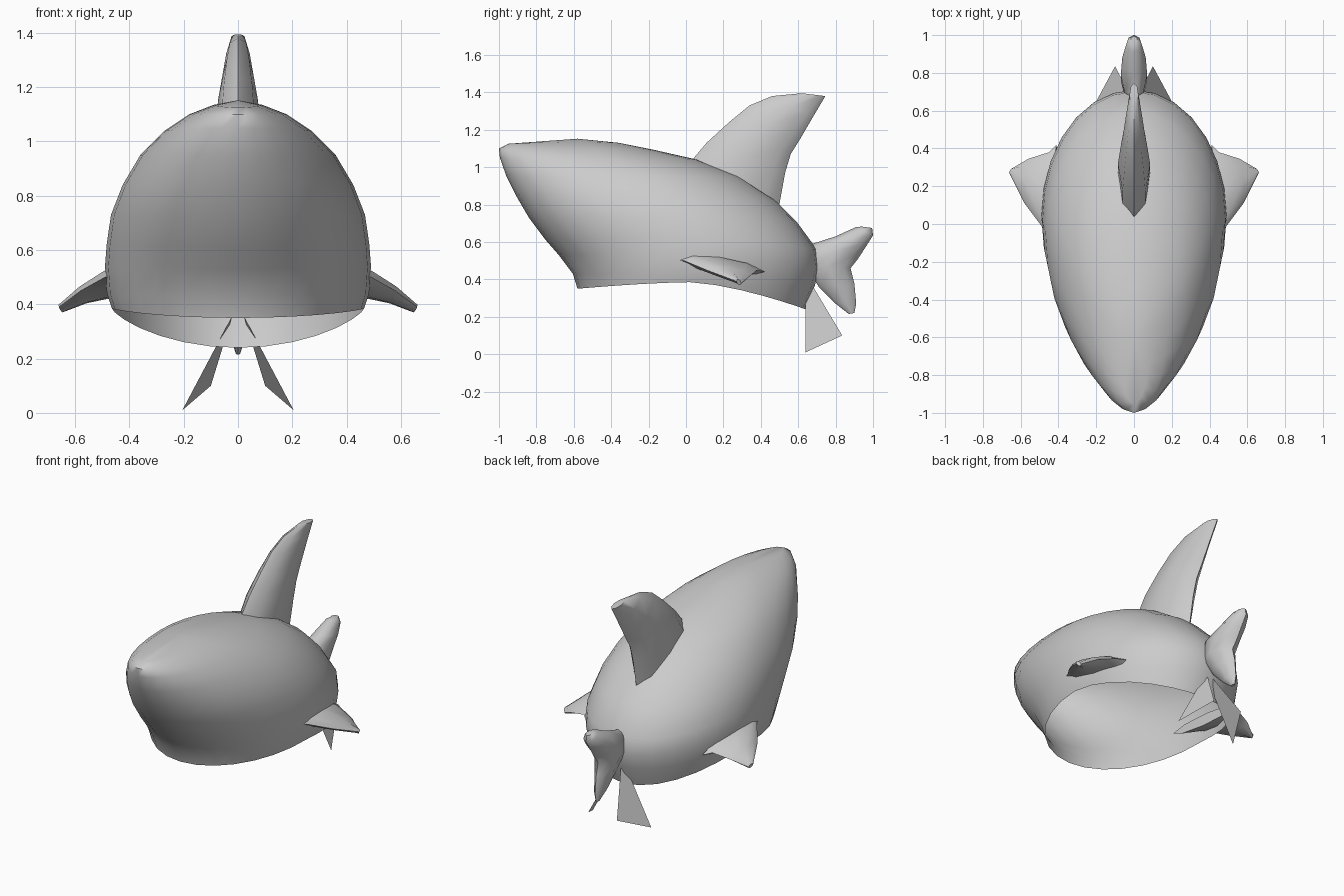
import bpy, bmesh, math
from mathutils import Vector

if "Cube" in bpy.data.objects:
    bpy.data.objects.remove(bpy.data.objects["Cube"], do_unlink=True)

grey = bpy.data.materials.new("plain grey")
grey.use_nodes = True
COLOUR = (0.6, 0.6, 0.6, 1)
grey.diffuse_color = COLOUR
grey.node_tree.nodes["Principled BSDF"].inputs["Base Color"].default_value = COLOUR


def finish(bm, name, mirror=False, angle=50, outward=True):
    if outward:
        bmesh.ops.recalc_face_normals(bm, faces=bm.faces[:])
    mesh = bpy.data.meshes.new(name)
    bm.to_mesh(mesh)
    bm.free()
    mesh.materials.append(grey)
    obj = bpy.data.objects.new(name, mesh)
    bpy.context.collection.objects.link(obj)
    if mirror:
        obj.modifiers.new("Mirror", "MIRROR")
    bpy.ops.object.select_all(action="DESELECT")
    obj.select_set(True)
    bpy.context.view_layer.objects.active = obj
    bpy.ops.object.shade_smooth_by_angle(angle=math.radians(angle))
    return obj


def bridge(bm, rings):
    for low, high in zip(rings, rings[1:]):
        n = len(low)
        for i in range(n):
            j = (i + 1) % n
            bm.faces.new((low[i], low[j], high[j], high[i]))


def fin(name, sections, side, mirror=False, n=8):
    """Loft lens sections given as leading point, trailing point, half thickness."""
    bm = bmesh.new()
    rings = []
    for lead, trail, thick in sections:
        lead, trail = Vector(lead), Vector(trail)
        ring = []
        for k in range(n):
            a = math.tau * k / n
            p = (lead + trail) / 2 + (lead - trail) / 2 * math.cos(a)
            ring.append(bm.verts.new(p + Vector(side) * thick * math.sin(a)))
        rings.append(ring)
    bridge(bm, rings)
    bm.faces.new(rings[0])
    bm.faces.new(rings[-1])
    return finish(bm, name, mirror)


# Hollow body, open below: front (y, z), middle (y, z), back (y, z), half width
body_rings = [
    ((-.58, .35), (.02, .385), (.64, .24), .465),
    ((-.605, .43), (.03, .44), (.69, .37), .483),
    ((-.68, .53), (.04, .54), (.71, .46), .49),
    ((-.75, .61), (.02, .62), (.70, .56), .484),
    ((-.84, .73), (-.05, .73), (.59, .71), .468),
    ((-.91, .85), (-.13, .84), (.47, .83), .425),
    ((-.96, .95), (-.22, .95), (.29, .95), .36),
    ((-.995, 1.05), (-.38, 1.04), (.06, 1.04), .27),
    ((-1, 1.10), (-.47, 1.10), (-.16, 1.09), .18),
    ((-.95, 1.125), (-.56, 1.135), (-.36, 1.13), .09),
]
bm = bmesh.new()
rings = []
for front, mid, back, width in body_rings:
    ring = []
    for k in range(28):
        a = math.tau * k / 28
        c = math.cos(a)
        end = front if c > 0 else back
        y = mid[0] + (end[0] - mid[0]) * abs(c)
        z = mid[1] + (end[1] - mid[1]) * abs(c) ** 1.5
        ring.append(bm.verts.new((width * math.sin(a), y, z)))
    rings.append(ring)
bridge(bm, rings)
crown = bm.verts.new((0, -.58, 1.152))
for i, v in enumerate(rings[-1]):
    bm.faces.new((v, rings[-1][(i + 1) % 28], crown))
finish(bm, "body_shell")

# Swept dorsal fin
fin("dorsal_fin", [
    ((0, .00, 1.00), (0, .49, .75), .085),
    ((0, .11, 1.13), (0, .53, .97), .085),
    ((0, .23, 1.24), (0, .56, 1.07), .073),
    ((0, .34, 1.33), (0, .61, 1.15), .058),
    ((0, .46, 1.38), (0, .68, 1.27), .043),
    ((0, .62, 1.395), (0, .745, 1.38), .024),
], (1, 0, 0))

# Forked tail fin
fin("tail_fin", [
    ((0, .87, .215), (0, .90, .22), .008),
    ((0, .80, .27), (0, .91, .27), .025),
    ((0, .71, .36), (0, .90, .38), .045),
    ((0, .64, .47), (0, .88, .46), .07),
    ((0, .66, .585), (0, .92, .51), .07),
    ((0, .80, .63), (0, .965, .58), .062),
    ((0, .91, .68), (0, 1.0, .635), .04),
    ((0, .94, .682), (0, .995, .675), .02),
], (1, 0, 0))

# Pair of side fins
fin("side_fins", [
    ((.43, -.16, .52), (.41, .42, .44), .05),
    ((.49, -.01, .50), (.45, .38, .45), .045),
    ((.58, .11, .45), (.56, .345, .42), .03),
    ((.66, .27, .39), (.645, .295, .38), .015),
], (.3, 0, .95), mirror=True)

# Pair of thin rear fins hanging under the tail
bm = bmesh.new()
corners = [(.02, .64, .36), (.205, .64, .01), (.10, .835, .10), (.02, .68, .36)]
bm.faces.new([bm.verts.new(p) for p in corners])
finish(bm, "rear_fins", mirror=True)
